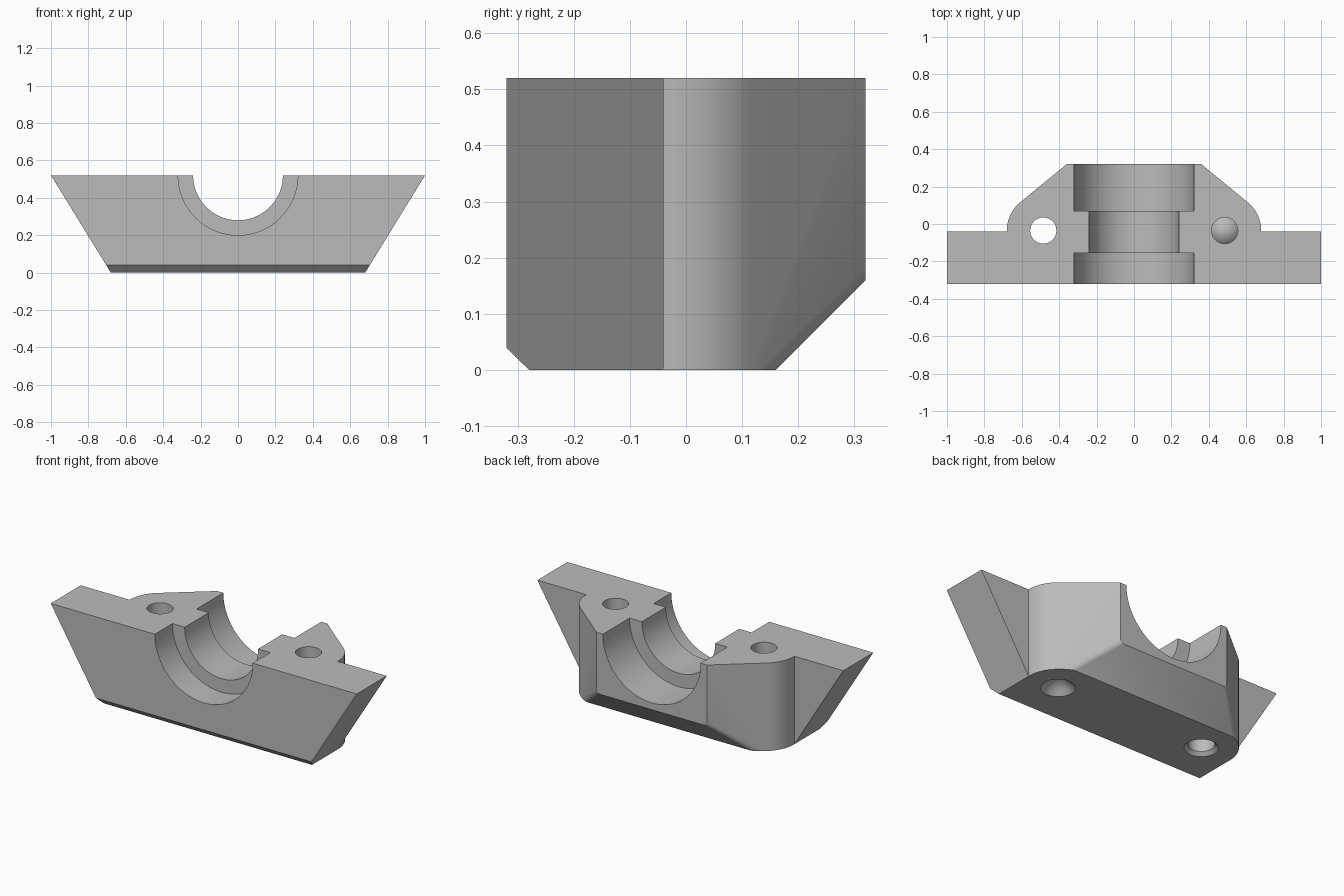
import bpy, bmesh, math
from mathutils import Matrix, Vector

if "Cube" in bpy.data.objects:
    bpy.data.objects.remove(bpy.data.objects["Cube"], do_unlink=True)

TOP = 0.52
HOLE_X, HOLE_Y, HOLE_R = 0.485, -0.035, 0.07

grey = bpy.data.materials.new("light grey")
grey.use_nodes = True
grey.diffuse_color = (0.5, 0.5, 0.5, 1)
grey.node_tree.nodes["Principled BSDF"].inputs["Base Color"].default_value = (0.5, 0.5, 0.5, 1)


def make_object(name, bm):
    bmesh.ops.recalc_face_normals(bm, faces=bm.faces)
    mesh = bpy.data.meshes.new(name)
    bm.to_mesh(mesh)
    bm.free()
    mesh.materials.append(grey)
    obj = bpy.data.objects.new(name, mesh)
    bpy.context.collection.objects.link(obj)
    return obj


def prism(points, direction):
    bm = bmesh.new()
    face = bm.faces.new([bm.verts.new(p) for p in points])
    new = bmesh.ops.extrude_face_region(bm, geom=[face])["geom"]
    verts = [v for v in new if isinstance(v, bmesh.types.BMVert)]
    bmesh.ops.translate(bm, verts=verts, vec=direction)
    bmesh.ops.recalc_face_normals(bm, faces=bm.faces)
    return bm


def slice_off(bm, point, normal):
    """Remove everything on the normal's side and cap the cut."""
    geom = bm.verts[:] + bm.edges[:] + bm.faces[:]
    bmesh.ops.bisect_plane(bm, geom=geom, plane_co=point, plane_no=normal, clear_outer=True)
    bmesh.ops.holes_fill(bm, edges=[e for e in bm.edges if e.is_boundary], sides=0)


def cone(name, r1, r2, start, end, segments=64):
    bm = bmesh.new()
    start, end = Vector(start), Vector(end)
    axis = end - start
    turn = Matrix.Rotation(-math.pi / 2, 4, 'X') if axis.y else Matrix.Identity(4)
    bmesh.ops.create_cone(bm, cap_ends=True, segments=segments, radius1=r1, radius2=r2,
                          depth=axis.length,
                          matrix=Matrix.Translation((start + end) / 2) @ turn)
    return make_object(name, bm)


def combine(target, tool, operation):
    mod = target.modifiers.new(operation, 'BOOLEAN')
    mod.operation, mod.solver, mod.object = operation, 'EXACT', tool
    bpy.context.view_layer.objects.active = target
    bpy.ops.object.modifier_apply(modifier=mod.name)
    bpy.data.objects.remove(tool, do_unlink=True)


# Front plate: flared trapezoid with a small chamfer along its lower front edge
bm = prism([(-0.68, -0.32, 0), (0.68, -0.32, 0), (1, -0.32, TOP), (-1, -0.32, TOP)], (0, 0.28, 0))
slice_off(bm, (0, -0.28, 0), (0, -1, -1))
body = make_object("bearing_block", bm)

# Rear housing: rounded shoulders running into slanted sides
side_normal = Vector((0.64, 0.768, 0)).normalized()
radius = 0.68 - HOLE_X
sweep = math.atan2(side_normal.y, side_normal.x)
half = [(0.6, -0.2), (0.68, -0.04)]
for i in range(13):
    a = sweep * i / 12
    half.append((HOLE_X + radius * math.cos(a), HOLE_Y + radius * math.sin(a)))
half.append((0.36, 0.32))
outline = half + [(-x, y) for x, y in reversed(half)]
bm = prism([(x, y, 0) for x, y in outline], (0, 0, TOP))

# Large lower rear chamfer, with rounded edges where it meets the slanted sides
under_normal = Vector((0, 1, -1)).normalized()
slice_off(bm, (0, 0.16, 0), under_normal)
fillet = 0.04
corner = Vector((0.36, 0.32, 0.16))
bend = side_normal.angle(under_normal)
centre = corner - (side_normal + under_normal) * fillet / (1 + math.cos(bend))
for side in (1, -1):
    for t in (0.5, 0.25, 0.75):
        n = side_normal.slerp(under_normal, t) if hasattr(side_normal, "slerp") else side_normal.lerp(under_normal, t)
        n = n.normalized()
        p = centre + n * fillet
        slice_off(bm, (side * p.x, p.y, p.z), (side * n.x, n.y, n.z))
combine(body, make_object("rear_housing", bm), 'UNION')

# Stepped half-round bearing seat
for name, r, y1, y2 in (("seat_land", 0.24, -0.4, 0.4),
                        ("seat_front", 0.32, -0.5, -0.155),
                        ("seat_rear", 0.32, 0.07, 0.5)):
    combine(body, cone(name, r, r, (0, y1, TOP), (0, y2, TOP), 96), 'DIFFERENCE')

# Bolt holes with countersinks underneath
for x in (-HOLE_X, HOLE_X):
    combine(body, cone("bolt_hole", HOLE_R, HOLE_R, (x, HOLE_Y, -0.1), (x, HOLE_Y, 0.7)), 'DIFFERENCE')
    combine(body, cone("countersink", 0.11, 0, (x, HOLE_Y, -0.02), (x, HOLE_Y, 0.09)), 'DIFFERENCE')

# Smooth curved walls, keep hard edges
bpy.ops.object.select_all(action='DESELECT')
body.select_set(True)
bpy.context.view_layer.objects.active = body
bpy.ops.object.shade_smooth_by_angle(angle=math.radians(25))
